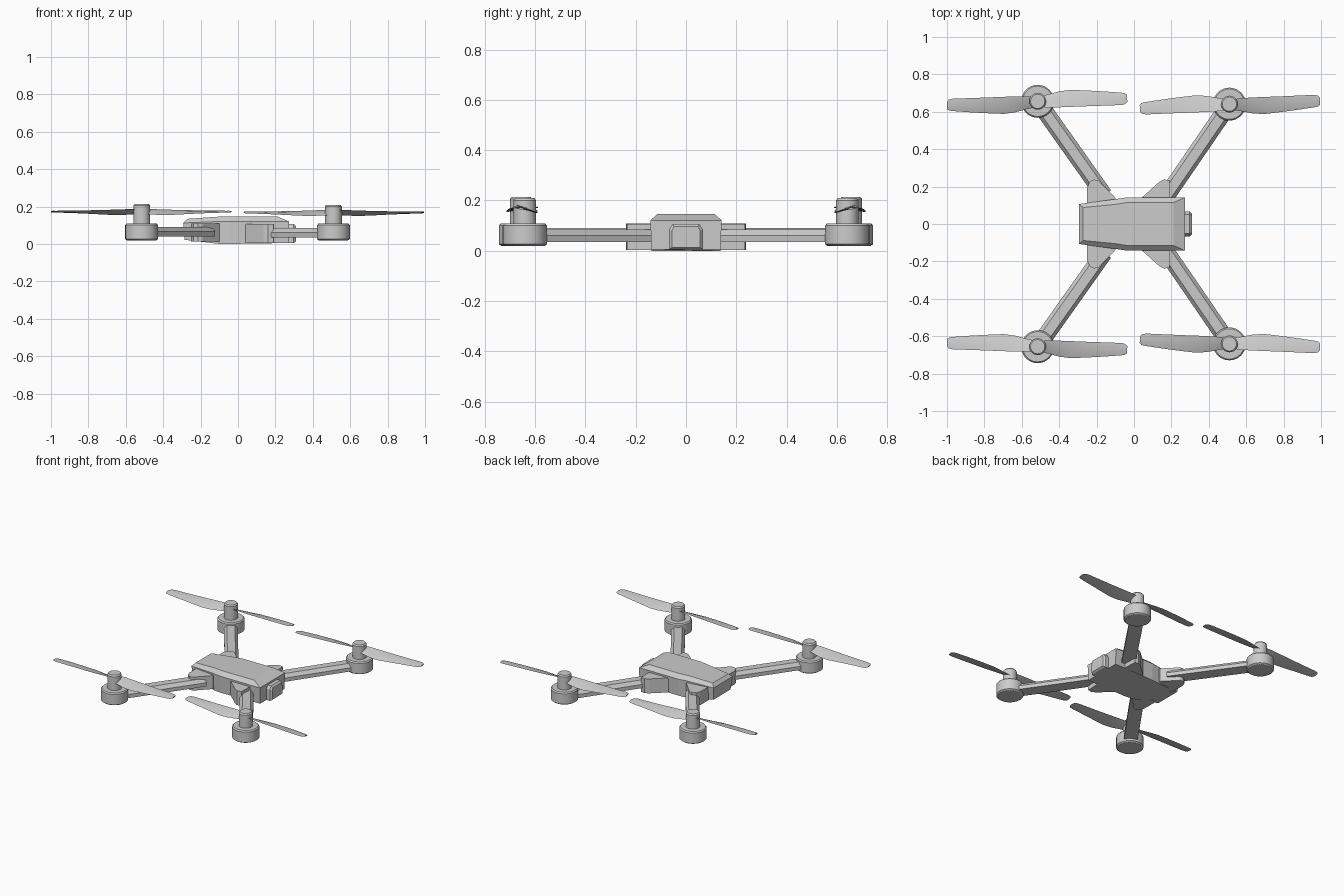
import bpy, bmesh
from math import radians, sin, cos, pi
from mathutils import Vector

if "Cube" in bpy.data.objects:
    bpy.data.objects.remove(bpy.data.objects["Cube"])


def finish(name, bm, smooth=False):
    bmesh.ops.recalc_face_normals(bm, faces=bm.faces)
    me = bpy.data.meshes.new(name)
    bm.to_mesh(me)
    bm.free()
    ob = bpy.data.objects.new(name, me)
    bpy.context.collection.objects.link(ob)
    if smooth:
        bpy.context.view_layer.objects.active = ob
        ob.select_set(True)
        bpy.ops.object.shade_smooth_by_angle(angle=radians(35))
        ob.select_set(False)
    return ob


def loft(name, rings, smooth=False):
    """Skin a list of equally sized closed rings and cap both ends."""
    bm = bmesh.new()
    vs = [[bm.verts.new(p) for p in r] for r in rings]
    n = len(vs[0])
    for a, b in zip(vs, vs[1:]):
        for i in range(n):
            j = (i + 1) % n
            bm.faces.new((a[i], a[j], b[j], b[i]))
    bm.faces.new(vs[0][::-1])
    bm.faces.new(vs[-1])
    return finish(name, bm, smooth)


def mirror_y(ob):
    m = ob.modifiers.new("mirror", 'MIRROR')
    m.use_axis = (False, True, False)
    m.use_clip = False
    m.use_mirror_merge = False


def turned(name, cx, cy, profile, n=32):
    """Round part from (radius, z) pairs."""
    rings = [[(cx + r * cos(2 * pi * i / n), cy + r * sin(2 * pi * i / n), z)
              for i in range(n)] for r, z in profile]
    mirror_y(loft(name, rings, True))


# Body shell: half outlines (x, y, z) mirrored across y
def outline(half):
    return half + [(x, -y, z) for x, y, z in reversed(half)]


loft("body", [
    outline([(-0.285, 0.095, 0.022), (-0.10, 0.13, 0.0), (-0.04, 0.137, 0.0), (0.27, 0.137, 0.005)]),
    outline([(-0.293, 0.107, 0.112), (-0.10, 0.133, 0.12), (-0.04, 0.142, 0.12), (0.272, 0.142, 0.12)]),
    outline([(-0.272, 0.088, 0.134), (-0.10, 0.105, 0.146), (-0.04, 0.114, 0.147), (0.21, 0.114, 0.147)]),
])

# Camera housing
loft("camera_housing", [
    [(0.2, y, z) for y, z in ((-0.067, 0.005), (0.067, 0.005), (0.067, 0.085), (0.052, 0.107), (-0.052, 0.107), (-0.067, 0.085))],
    [(0.298, y, z) for y, z in ((-0.067, 0.005), (0.067, 0.005), (0.067, 0.085), (0.052, 0.107), (-0.052, 0.107), (-0.067, 0.085))],
    [(0.31, y, z) for y, z in ((-0.056, 0.013), (0.056, 0.013), (0.056, 0.08), (0.048, 0.096), (-0.048, 0.096), (-0.056, 0.08))],
])

# Shoulder blocks where the arms leave the body
shoulders = {
    "rear": ([(-0.25, 0.08), (-0.25, 0.195), (-0.238, 0.225), (-0.215, 0.238),
              (-0.19, 0.233), (-0.10, 0.14), (-0.10, 0.08)], 0.012, 0.108),
    "nose": ([(0.04, 0.08), (0.04, 0.14), (0.135, 0.225), (0.16, 0.238),
              (0.19, 0.234), (0.193, 0.14), (0.193, 0.08)], 0.004, 0.107),
}
for end, (pts, z0, z1) in shoulders.items():
    mirror_y(loft(end + "_shoulder", [[(x, y, z) for x, y in pts] for z in (z0, z1)]))

# Arm cross-section: flat bottom, short sides, chamfered top
SECTION = [(-0.045, 0.0), (0.045, 0.0), (0.045, 0.026), (0.026, 0.05), (-0.026, 0.05), (-0.045, 0.026)]


def arm(name, p, q, z):
    p, q = Vector(p), Vector(q)
    d = (q - p).normalized()
    side = Vector((-d.y, d.x))
    rings = [[(c.x + side.x * s, c.y + side.y * s, z + h) for s, h in SECTION] for c in (p, q)]
    mirror_y(loft(name, rings))


# Propeller stations: radius, leading edge, trailing edge, pitch in degrees
BLADE = [(0.0, 0.030, -0.030, 26), (0.06, 0.034, -0.042, 23), (0.12, 0.034, -0.056, 19),
         (0.18, 0.033, -0.062, 16), (0.27, 0.031, -0.055, 13), (0.36, 0.030, -0.047, 10),
         (0.45, 0.029, -0.038, 8), (0.472, 0.024, -0.034, 7), (0.482, 0.012, -0.024, 7)]


def propeller(name, cx, cy, z, hand, turn):
    t = radians(turn)
    for k, label in ((1, "outer"), (-1, "inner")):
        rings = []
        for r, lead, trail, pitch in BLADE:
            mid = (lead + trail) / 2
            a = radians(pitch)
            ring = []
            for u, h in ((lead, 0), (mid, 0.005), (trail, 0), (mid, -0.003)):
                # blade runs toward +x or -x, leading edge raised by the pitch
                x = k * hand * r
                y = k * (u * cos(a) - h * sin(a))
                ring.append((cx + x * cos(t) - y * sin(t),
                             cy + x * sin(t) + y * cos(t),
                             z + u * sin(a) + h * cos(a)))
            rings.append(ring)
        mirror_y(loft(f"{name}_{label}_blade", rings, True))


# Arms, motors, hubs and propellers; each is mirrored to the other side
for end, root, cx, cy, dz, hand, turn in (
        ("rear", (-0.16, 0.155), -0.515, 0.656, 0.005, -1, -1.5 + 3),
        ("nose", (0.17, 0.145), 0.51, 0.641, 0.0, 1, 3)):
    arm(end + "_arm", root, (cx, cy), 0.035 + dz)
    turned(end + "_motor", cx, cy,
           [(0.078, 0.019), (0.088, 0.026), (0.088, 0.1), (0.081, 0.108)])
    turned(end + "_hub", cx, cy,
           [(0.045, 0.1), (0.045, 0.2 + dz), (0.038, 0.209 + dz)])
    propeller(end + "_propeller", cx + hand * 0.003, cy - 0.003, 0.168 + dz, hand, turn)
